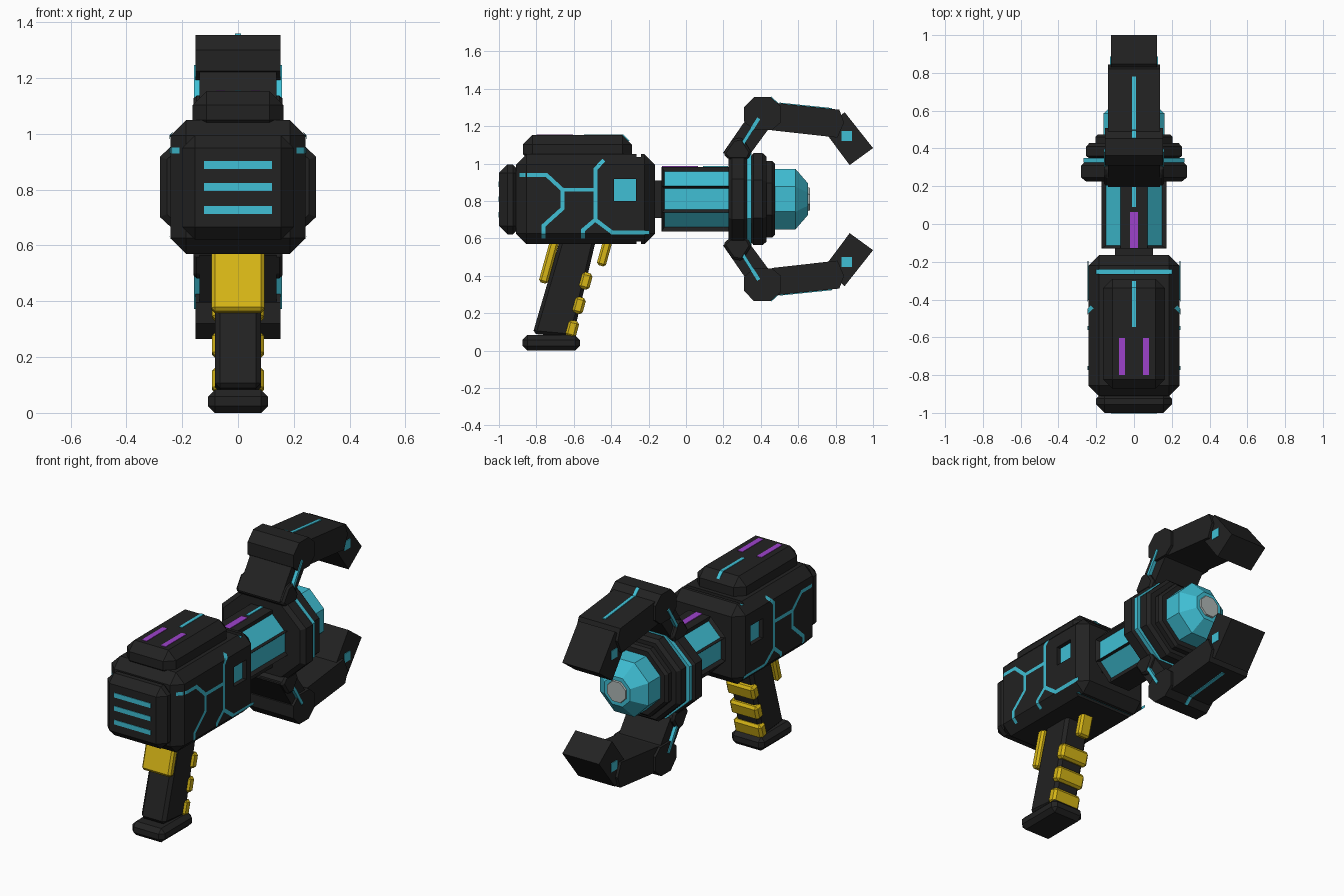
import bpy, bmesh, math
from mathutils import Vector, Matrix

if "Cube" in bpy.data.objects:
    bpy.data.objects.remove(bpy.data.objects["Cube"])

ZC = 0.81  # height of the barrel axis


def material(name, rgb):
    m = bpy.data.materials.new(name)
    m.diffuse_color = (*rgb, 1)
    m.use_nodes = True
    m.node_tree.nodes["Principled BSDF"].inputs["Base Color"].default_value = m.diffuse_color
    return m


BLACK = material("matte black", (0.016, 0.016, 0.016))
CYAN = material("glow cyan", (0.05, 0.52, 0.66))
YELLOW = material("grip yellow", (0.68, 0.47, 0.008))
PURPLE = material("accent purple", (0.34, 0.055, 0.60))
GREY = material("lens grey", (0.42, 0.47, 0.46))


def finish(name, bm, *mats, bevel=0, recalc=True):
    if bevel:
        bmesh.ops.bevel(bm, geom=bm.edges[:], offset=bevel, segments=1,
                        affect='EDGES', clamp_overlap=True)
    if recalc:
        bmesh.ops.recalc_face_normals(bm, faces=bm.faces[:])
    me = bpy.data.meshes.new(name)
    bm.to_mesh(me)
    bm.free()
    for m in mats:
        me.materials.append(m)
    ob = bpy.data.objects.new(name, me)
    bpy.context.collection.objects.link(ob)
    return ob


def add_box(bm, lo, hi):
    lo, hi = Vector(lo), Vector(hi)
    mat = Matrix.Translation((lo + hi) / 2) @ Matrix.Diagonal((*(hi - lo), 1))
    bmesh.ops.create_cube(bm, size=1, matrix=mat)


def box(name, lo, hi, mat, bevel=0):
    bm = bmesh.new()
    add_box(bm, lo, hi)
    return finish(name, bm, mat, bevel=bevel)


def tilted_box(name, size, center, mat, bevel, angle):
    bm = bmesh.new()
    m = (Matrix.Translation(center) @ Matrix.Rotation(angle, 4, 'X')
         @ Matrix.Diagonal((*size, 1)))
    bmesh.ops.create_cube(bm, size=1, matrix=m)
    return finish(name, bm, mat, bevel=bevel)


def prism(name, pts, half, mat, bevel=0, flip=False):
    """Side profile in (y, z) extruded across x; flip mirrors it below the axis."""
    if flip:
        pts = [(y, 2 * ZC - z) for y, z in pts]
    bm = bmesh.new()
    a = [bm.verts.new((-half, y, z)) for y, z in pts]
    b = [bm.verts.new((half, y, z)) for y, z in pts]
    bm.faces.new(a)
    bm.faces.new(b)
    for i in range(len(pts)):
        j = (i + 1) % len(pts)
        bm.faces.new((a[i], a[j], b[j], b[i]))
    return finish(name, bm, mat, bevel=bevel)


def octagon_loft(profile, zs=1.0):
    """Flat-sided octagonal solid along y from (y, apothem) pairs."""
    bm = bmesh.new()
    rings = []
    for y, r in profile:
        r /= math.cos(math.pi / 8)
        ang = [math.pi / 8 + k * math.pi / 4 for k in range(8)]
        rings.append([bm.verts.new((r * math.cos(t), y, ZC + zs * r * math.sin(t)))
                      for t in ang])
    bm.faces.new(rings[0])
    bm.faces.new(rings[-1])
    for p, q in zip(rings, rings[1:]):
        for k in range(8):
            n = (k + 1) % 8
            bm.faces.new((p[k], p[n], q[n], q[k]))
    bmesh.ops.recalc_face_normals(bm, faces=bm.faces[:])
    return bm


# Main housing with recessed side windows and a groove over and under
CH = 0.056
body = box("housing", (-0.242, -0.91, 0.57), (0.242, -0.165, 1.05), BLACK, CH)
cut = bmesh.new()
for s in (-1, 1):
    xs = sorted((s * 0.212, s * 0.3))
    add_box(cut, (xs[0], -0.384, 0.80), (xs[1], -0.267, 0.917))
    zs = sorted((ZC + s * 0.218, ZC + s * 0.3))
    add_box(cut, (-0.2, -0.265, zs[0]), (0.2, -0.24, zs[1]))
cutter = finish("housing_cutter", cut, BLACK)
cutter.hide_render = True
mod = body.modifiers.new("recesses", 'BOOLEAN')
mod.object, mod.operation, mod.solver = cutter, 'DIFFERENCE', 'EXACT'
bpy.context.view_layer.objects.active = body
bpy.ops.object.modifier_apply(modifier=mod.name)
bpy.data.objects.remove(cutter)
for s, side in ((-1, "left"), (1, "right")):
    box(side + "_window", (s * 0.2145 - 0.003, -0.384, 0.80),
        (s * 0.2145 + 0.003, -0.267, 0.917), CYAN)
for s, side in ((-1, "lower"), (1, "upper")):
    zc = ZC + s * 0.220
    box(side + "_groove_light", (-0.2, -0.265, zc - 0.004), (0.2, -0.24, zc + 0.004), CYAN)

# Rear cap, vent bars and top plate
box("rear_cap", (-0.2, -1.0, 0.622), (0.2, -0.88, 0.995), BLACK, 0.045)
for z in (0.727, 0.81, 0.889):
    box("vent_bar", (-0.122, -1.003, z - 0.014), (0.122, -0.997, z + 0.014), CYAN)
box("top_plate", (-0.163, -0.872, 1.0), (0.163, -0.29, 1.153), BLACK, 0.05)
box("top_plate_light", (-0.01, -0.545, 1.15), (0.01, -0.345, 1.156), CYAN)
prism("top_plate_light_end", [(-0.345, 1.156), (-0.337, 1.156), (-0.302, 1.121),
                              (-0.345, 1.121)], 0.01, CYAN)
for s in (-1, 1):
    box("top_plate_accent", (s * 0.063 - 0.016, -0.8, 1.15),
        (s * 0.063 + 0.016, -0.603, 1.156), PURPLE)


# Circuit lines hugging the housing sides and their chamfers
def side_x(y, z):
    over = max(0, z - (1.05 - CH), 0.57 + CH - z, -0.91 + CH - y)
    return 0.242 - over + 0.004


PATHS = [
    [(-0.885, .94), (-.747, .94), (-.66, .86), (-.66, .76), (-.763, .667), (-.763, .605)],
    [(-.66, .86), (-.485, .86)],
    [(-.443, 1.015), (-.485, .97), (-.485, .70), (-.55, .645), (-.55, .605)],
    [(-.485, .70), (-.395, .632), (-.2, .632)],
]
for s, side in ((-1, "left"), (1, "right")):
    bm = bmesh.new()
    for path in PATHS:
        for a, b in zip(path, path[1:]):
            a, b = Vector(a), Vector(b)
            d = (b - a).normalized()
            n = Vector((-d.y, d.x)) * 0.0105
            a, b = a - d * 0.005, b + d * 0.005
            for i in range(6):
                p, q = a.lerp(b, i / 6), a.lerp(b, (i + 1) / 6)
                quad = [p - n, q - n, q + n, p + n]
                f = bm.faces.new([bm.verts.new((s * side_x(*v), v.x, v.y)) for v in quad])
                f.normal_update()
                if f.normal.x * s < 0:
                    f.normal_flip()
    finish(side + "_circuit", bm, CYAN, recalc=False)

# Barrel with sunken glowing panels
bm = octagon_loft([(-0.13, 0.172), (0.25, 0.172)])
bm.normal_update()
panels = [f for f in bm.faces if abs(f.normal.x) > 0.5]
bmesh.ops.inset_individual(bm, faces=panels, thickness=0.022, depth=-0.018)
for f in panels:
    f.material_index = 1
finish("barrel", bm, BLACK, CYAN)
box("barrel_core", (-0.1, -0.2, 0.71), (0.1, 0.3, 0.91), BLACK)
box("barrel_accent", (-0.021, -0.127, 0.979), (0.021, 0.063, 0.986), PURPLE)
box("barrel_light", (-0.01, 0.09, 0.979), (0.01, 0.225, 0.986), CYAN)

# Stacked collar rings, energy core and lens
for name, prof, mat, zs in (
    ("front_collar", [(.226, .255), (.246, .28), (.31, .28), (.33, .26)], BLACK, .93),
    ("collar_light", [(.325, .268), (.35, .268)], CYAN, .93),
    ("middle_collar", [(.347, .235), (.36, .253), (.41, .253), (.43, .235)], BLACK, .97),
    ("rear_collar", [(.42, .19), (.43, .205), (.46, .205), (.475, .19)], BLACK, 1),
    ("energy_core", [(.46, .162), (.585, .162), (.652, .085)], CYAN, 1),
    ("lens", [(.64, .066), (.662, .06)], GREY, 1),
):
    finish(name, octagon_loft(prof, zs), mat)

# Upper and lower claws
for flip, side in ((False, "upper"), (True, "lower")):
    prism(side + "_claw_base", [(.197, 1.052), (.23, 1.02), (.33, 1.02), (.35, 1.06),
                                (.30, 1.14), (.25, 1.13)], .16, BLACK, .012, flip)
    prism(side + "_claw_arm", [(.197, 1.056), (.32, 1.02), (.46, 1.21), (.40, 1.28),
                               (.31, 1.22)], .138, BLACK, 0, flip)
    prism(side + "_arm_light", [(.285, 1.095), (.301, 1.085), (.397, 1.237),
                                (.381, 1.247)], .158, CYAN, 0, flip)
    prism(side + "_knuckle", [(.363, 1.355), (.453, 1.355), (.507, 1.307), (.507, 1.22),
                              (.46, 1.18), (.363, 1.18), (.31, 1.225), (.31, 1.30)],
          .153, BLACK, 0, flip)
    prism(side + "_finger", [(.46, 1.326), (.82, 1.288), (.845, 1.22), (.81, 1.139),
                             (.46, 1.178)], .138, BLACK, 0, flip)
    prism(side + "_finger_light", [(.50, 1.318), (.50, 1.326), (.78, 1.297), (.78, 1.288)],
          .01, CYAN, 0, flip)
    prism(side + "_knuckle_light", [(.453, 1.35), (.454, 1.359), (.509, 1.310), (.505, 1.30)],
          .01, CYAN, 0, flip)
    prism(side + "_claw_tip", [(.848, 1.275), (1.0, 1.083), (.875, .992), (.735, 1.18)],
          .122, BLACK, 0, flip)
    prism(side + "_tip_light", [(.832, 1.12), (.887, 1.12), (.887, 1.174), (.832, 1.174)],
          .126, CYAN, 0, flip)

# Grip, pommel, trigger and yellow pads
TILT = -math.radians(15.5)
prism("grip", [(-.665, .62), (-.475, .62), (-.605, .07), (-.82, .09)], .082, BLACK, .018)
box("pommel", (-.108, -.873, 0), (.108, -.568, .083), BLACK, .025)
tilted_box("back_pad", (.19, .05, .25), (0, -.731, .482), YELLOW, .012, TILT)
for y, z in ((-.537, .373), (-.573, .242), (-.609, .117)):
    tilted_box("finger_pad", (.186, .06, .09), (0, y, z), YELLOW, .014, TILT)
tilted_box("trigger", (.08, .05, .15), (0, -.435, .526), YELLOW, .012, TILT)
